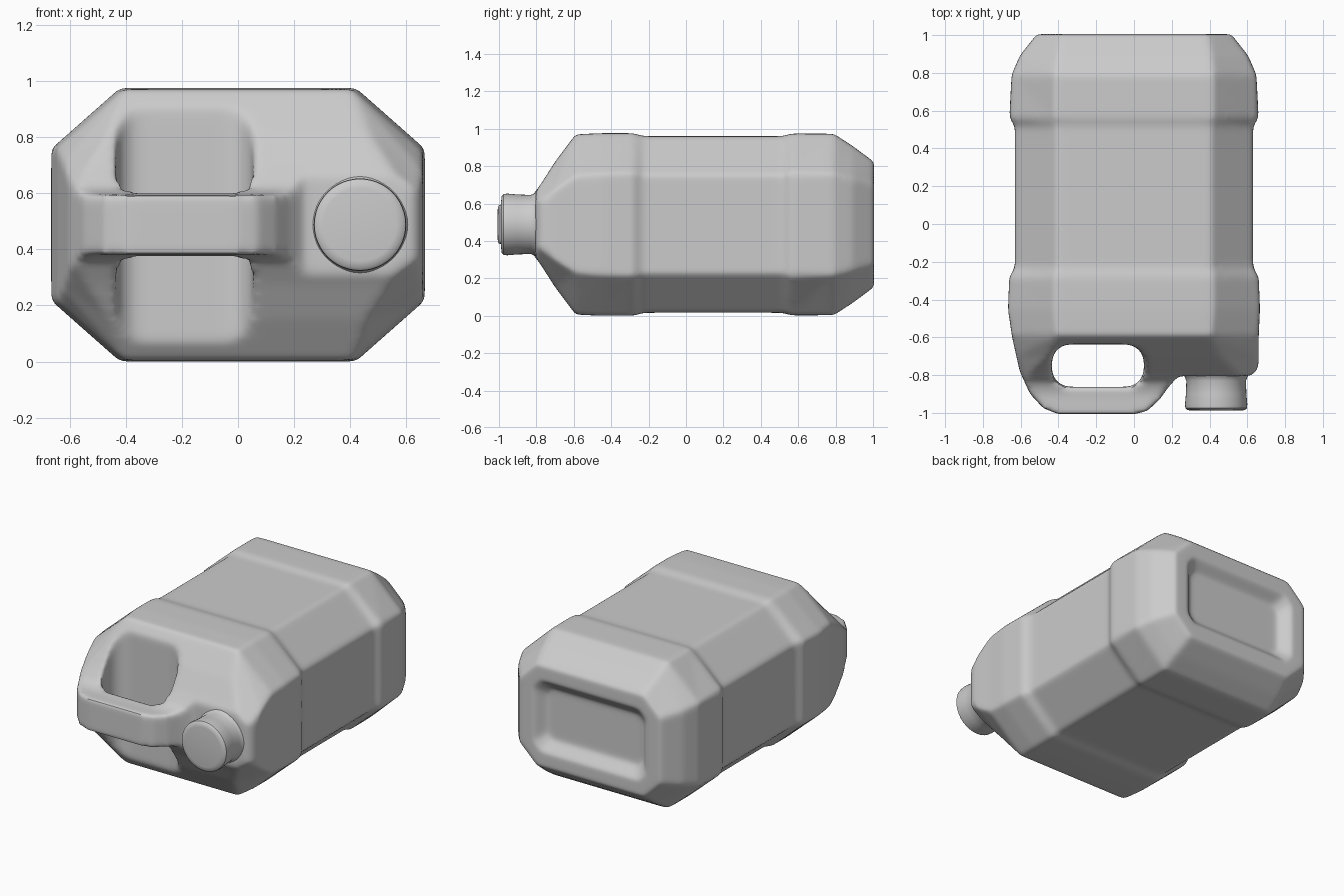
import bpy, bmesh, math
from mathutils import Vector

if "Cube" in bpy.data.objects:
    bpy.data.objects.remove(bpy.data.objects["Cube"])

ZC = 0.495  # height of the can's long axis


def finish(bm, name):
    bmesh.ops.recalc_face_normals(bm, faces=bm.faces)
    me = bpy.data.meshes.new(name)
    bm.to_mesh(me)
    bm.free()
    ob = bpy.data.objects.new(name, me)
    bpy.context.collection.objects.link(ob)
    return ob


def loft(rings, name):
    bm = bmesh.new()
    loops = [[bm.verts.new(p) for p in r] for r in rings]
    n = len(loops[0])
    for a, b in zip(loops, loops[1:]):
        for i in range(n):
            j = (i + 1) % n
            bm.faces.new((a[i], a[j], b[j], b[i]))
    bm.faces.new(loops[0])
    bm.faces.new(loops[-1][::-1])
    return finish(bm, name)


def octagon(y, w, h, t, s):
    # half width, half height, half flat on top, half flat on side
    pts = [(w, s), (t, h), (-t, h), (-w, s), (-w, -s), (-t, -h), (t, -h), (w, -s)]
    return [(x, y, ZC + z) for x, z in pts]


def prism(outline, name):
    return loft([[(x, y, z) for x, y in outline] for z in (-0.3, 1.3)], name)


# Body: octagonal sections from the handle end to the recessed base
sections = [
    (-1.10, 0.66, 0.105, 0.60, 0.055),
    (-0.90, 0.66, 0.108, 0.60, 0.060),
    (-0.84, 0.66, 0.130, 0.58, 0.080),
    (-0.78, 0.66, 0.210, 0.54, 0.120),
    (-0.70, 0.66, 0.335, 0.46, 0.190),
    (-0.59, 0.66, 0.482, 0.41, 0.260),
    (-0.45, 0.667, 0.488, 0.42, 0.270),
    (-0.28, 0.660, 0.488, 0.42, 0.275),
    (-0.23, 0.630, 0.472, 0.41, 0.265),
    (0.52, 0.630, 0.472, 0.41, 0.265),
    (0.56, 0.660, 0.486, 0.42, 0.275),
    (0.79, 0.648, 0.485, 0.42, 0.270),
    (0.89, 0.605, 0.420, 0.41, 0.245),
    (1.005, 0.515, 0.335, 0.39, 0.215),
    (1.005, 0.410, 0.235, 0.36, 0.180),
    (0.94, 0.350, 0.170, 0.31, 0.130),
]
body = loft([octagon(*s) for s in sections], "jerrycan_body")

# Plan outline that shapes the handle and the neck shoulder
outline = [(0.9, 1.3), (0.9, -0.6), (0.67, -0.65), (0.655, -0.77), (0.62, -0.805),
           (0.235, -0.805), (0.185, -0.86), (0.135, -0.93), (0.07, -0.99),
           (0.0, -1.007), (-0.40, -1.007), (-0.48, -0.975), (-0.55, -0.90),
           (-0.605, -0.78), (-0.645, -0.60), (-0.672, -0.42), (-0.9, -0.3), (-0.9, 1.3)]
plan = prism(outline, "plan_cutter")

# Rounded slot through the handle
slot_pts = []
x0, x1, y0, y1, r = -0.435, 0.053, -0.862, -0.637, 0.095
for k, (cx, cy) in enumerate([(x1 - r, y1 - r), (x0 + r, y1 - r), (x0 + r, y0 + r), (x1 - r, y0 + r)]):
    for i in range(7):
        a = math.radians(90 * k + 15 * i)
        slot_pts.append((cx + r * math.cos(a), cy + r * math.sin(a)))
slot = prism(slot_pts, "slot_cutter")

# Cut, then melt the edges into a blow-moulded skin
for cutter, op in ((plan, 'INTERSECT'), (slot, 'DIFFERENCE')):
    cutter.hide_render = True
    m = body.modifiers.new(op, 'BOOLEAN')
    m.object, m.operation, m.solver = cutter, op, 'EXACT'
rm = body.modifiers.new("Skin", 'REMESH')
rm.mode, rm.voxel_size, rm.use_smooth_shade = 'VOXEL', 0.015, True
sm = body.modifiers.new("Soften", 'SMOOTH')
sm.factor, sm.iterations = 0.5, 12
deps = bpy.context.evaluated_depsgraph_get()
mesh = bpy.data.meshes.new_from_object(body.evaluated_get(deps))
body.modifiers.clear()
body.data = mesh
for cutter in (plan, slot):
    bpy.data.objects.remove(cutter)

# Neck with closed cap, turned about the y direction
profile = [(-0.76, 0.20), (-0.79, 0.185), (-0.805, 0.168), (-0.83, 0.158), (-0.90, 0.16),
           (-0.955, 0.165), (-0.975, 0.163), (-0.985, 0.152), (-0.988, 0.13)]
rings = []
for y, rad in profile:
    cx = 0.435
    rings.append([(cx + rad * math.cos(2 * math.pi * i / 48), y,
                   ZC + rad * math.sin(2 * math.pi * i / 48)) for i in range(48)])
neck = loft(rings, "neck_cap")

# Smooth shading
for ob in (body, neck):
    bpy.ops.object.select_all(action='DESELECT')
    ob.select_set(True)
    bpy.context.view_layer.objects.active = ob
    bpy.ops.object.shade_smooth_by_angle(angle=math.radians(40))

# Rest on the ground
low = min(v.co.z for v in body.data.vertices)
for ob in (body, neck):
    ob.location.z -= low
